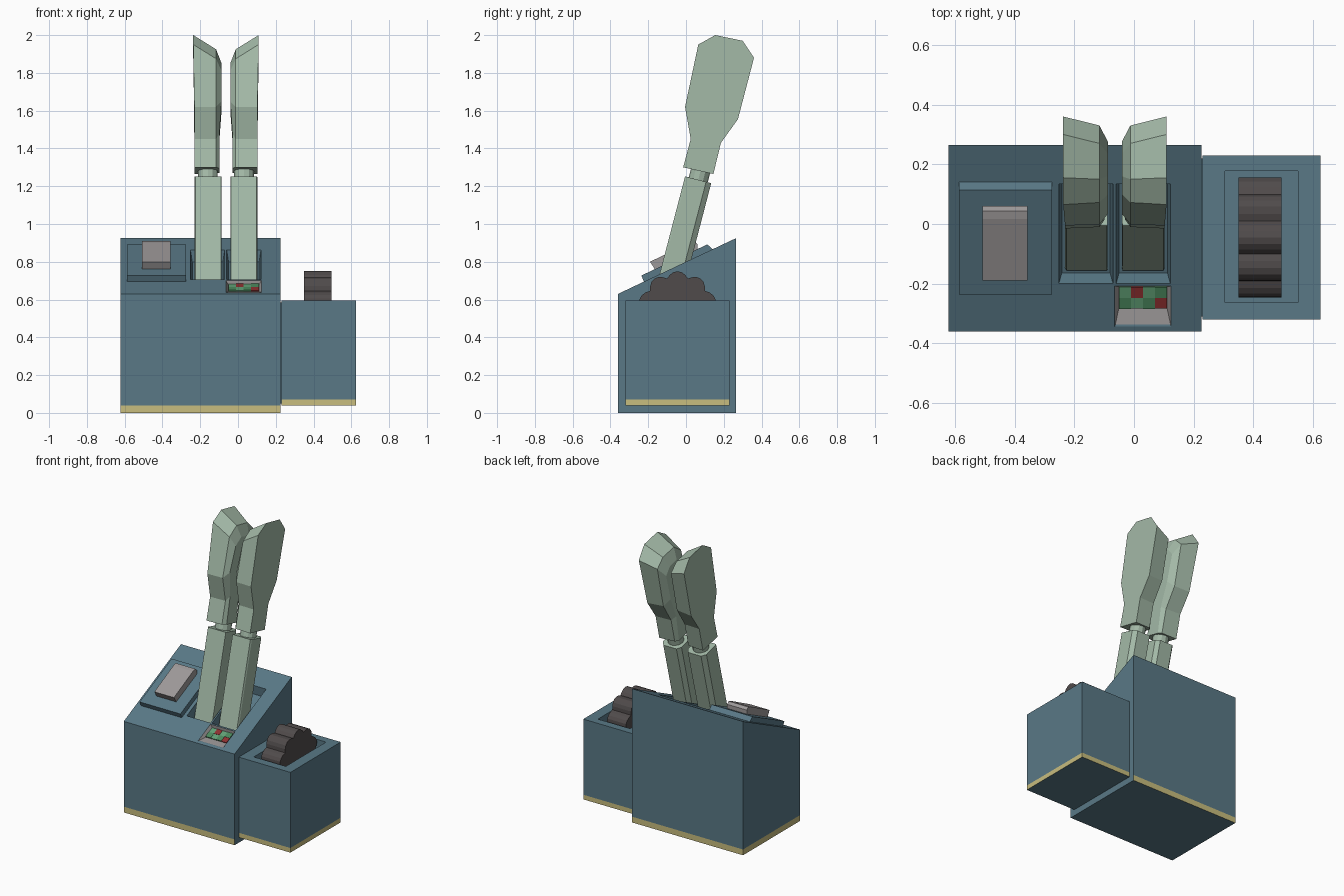
import bpy, bmesh
from math import sin, cos, pi, atan2
from mathutils import Vector

if "Cube" in bpy.data.objects:
    bpy.data.objects.remove(bpy.data.objects["Cube"])


def material(name, r, g, b):
    m = bpy.data.materials.new(name)
    m.diffuse_color = (r, g, b, 1)
    m.use_nodes = True
    m.node_tree.nodes["Principled BSDF"].inputs["Base Color"].default_value = m.diffuse_color
    return m


BLUE = material("blue_paint", .10, .19, .24)
YELLOW = material("yellow_trim", .58, .51, .21)
SAGE = material("sage_lever", .37, .49, .39)
GREY = material("grey_button", .34, .32, .32)
DARK = material("dark_wheel", .08, .07, .07)
GREEN = material("screen_green", .07, .25, .11)
LIME = material("screen_light_green", .12, .35, .18)
RED = material("screen_red", .27, .03, .03)


def loft(name, rings, mats, cap_end=True, paint=None):
    """Skin a list of equal-length point rings and cap the ends."""
    bm = bmesh.new()
    vs = [[bm.verts.new(p) for p in ring] for ring in rings]
    n = len(rings[0])
    for r in range(len(vs) - 1):
        for i in range(n):
            j = (i + 1) % n
            f = bm.faces.new((vs[r][i], vs[r][j], vs[r + 1][j], vs[r + 1][i]))
            if paint and paint(r, i):
                f.material_index = 1
    bm.faces.new(vs[0])
    if cap_end:
        bm.faces.new(vs[-1])
    bmesh.ops.recalc_face_normals(bm, faces=bm.faces)
    me = bpy.data.meshes.new(name)
    bm.to_mesh(me)
    bm.free()
    for m in mats:
        me.materials.append(m)
    ob = bpy.data.objects.new(name, me)
    bpy.context.collection.objects.link(ob)
    return ob


def rect(x0, x1, y0, y1):
    return [(x0, y0), (x1, y0), (x1, y1), (x0, y1)]


def cut(ob, cutter):
    cutter.hide_render = True
    mod = ob.modifiers.new("cut", 'BOOLEAN')
    mod.operation, mod.solver, mod.object = 'DIFFERENCE', 'EXACT', cutter
    bpy.context.view_layer.objects.active = ob
    bpy.ops.object.modifier_apply(modifier=mod.name)
    bpy.data.objects.remove(cutter)


# Sloped top: z over y, plus offset n along its normal
SLOPE = .295 / .625
ANG = atan2(.295, .625)


def on_slope(x, y, n):
    return Vector((x, y - n * sin(ANG), .63 + (y + .36) * SLOPE + n * cos(ANG)))


def slope_block(name, low, high, n0, n1, mats, cap_end=True):
    return loft(name, [[on_slope(x, y, n0) for x, y in rect(*low)],
                       [on_slope(x, y, n1) for x, y in rect(*high)]], mats, cap_end)


# Main housing with yellow foot trim (no trim beside the side box)
plan = rect(-.622, .226, -.36, .265)
body = loft("main_housing", [[(x, y, 0) for x, y in plan],
                             [(x, y, .04) for x, y in plan],
                             [on_slope(x, y, 0) for x, y in plan]],
            [BLUE, YELLOW], paint=lambda r, i: r == 0 and i != 1)

# Lever slots
for x0, x1 in ((-.252, -.07), (-.06, .122)):
    cut(body, slope_block("slot_cutter", (x0 + .01, x1 - .01, -.19, .115),
                          (x0 - .003, x1 + .003, -.203, .14), -.06, .02, [BLUE]))

# Small display in a tapered tray
cut(body, slope_block("tray_cutter", (-.053, .113, -.294, -.214),
                      (-.065, .125, -.345, -.208), -.025, .001, [BLUE]))
slope_block("display_tray", (-.051, .111, -.292, -.216),
            (-.064, .124, -.344, -.209), -.022, 0, [GREY], cap_end=False)
tiles = [[GREEN, LIME, GREEN, RED], [LIME, RED, LIME, GREEN]]
for row in range(2):
    for col in range(4):
        x, y = -.05 + col * .04, -.29 + row * .036
        r = (x, x + .04, y, y + .036)
        slope_block("display_tile", r, r, -.022, -.014 - .002 * ((row + col) % 2),
                    [tiles[row][col]])

# Switch plate and rocker button
slope_block("switch_plate", (-.587, -.275, -.222, .142), (-.587, -.275, -.222, .128),
            -.005, .035, [BLUE])
rocker = [(-.155, .745), (-.19, .80), (.017, .902), (.043, .91), (.06, .895), (.06, .85)]
loft("rocker_button", [[(x, y, z) for y, z in rocker] for x in (-.507, -.357)], [GREY])

# Side box with trim and wheel well
plan = rect(.23, .625, -.32, .23)
side = loft("side_box", [[(x, y, z) for x, y in plan] for z in (.04, .072, .595)],
            [BLUE, YELLOW], paint=lambda r, i: r == 0 and i != 3)
well = rect(.305, .55, -.263, .177)
cut(side, loft("well_cutter", [[(x, y, z) for x, y in well] for z in (.46, .65)], [BLUE]))

# Joining strip between the two boxes
plan = rect(.22, .235, -.31, .22)
loft("box_joint", [[(x, y, z) for x, y in plan] for z in (.05, .585)], [BLUE])

# Scalloped thumb wheel
wheel = []
for i in range(60):
    a = 2 * pi * i / 60
    r = .18 + .03 * abs(sin(5 * a))
    wheel.append((-.045 + r * cos(a), .54 + r * sin(a)))
loft("thumb_wheel", [[(x, y, z) for y, z in wheel] for x in (.35, .494)], [DARK])

# Levers, mirrored about x = MID
MID = -.064
D = Vector((0, .252, .968))
C = Vector((0, .968, -.252))
outer = [(-.015, 1.30), (.145, 1.265), (.185, 1.43), (.275, 1.555), (.36, 1.88),
         (.30, 1.97), (.155, 2.0), (.065, 1.95), (-.005, 1.62), (.025, 1.45)]
middle = [(-.01, 1.30), (.14, 1.268), (.18, 1.43), (.265, 1.56), (.33, 1.84),
          (.27, 1.90), (.15, 1.925), (.072, 1.875), (-.002, 1.62), (.028, 1.45)]
inner = [(.015, 1.295), (.12, 1.27), (.15, 1.45), (.225, 1.60), (.275, 1.78),
         (.235, 1.83), (.16, 1.85), (.10, 1.81), (.035, 1.65), (.055, 1.48)]
section = [(-.038, 0), (.098, 0), (.103, .01), (.103, .115), (.08, .143),
           (-.02, .143), (-.04, .115), (-.04, .01)]

for label, flip in (("right", False), ("left", True)):
    def px(x):
        return 2 * MID - x if flip else x

    # Shaft
    top = Vector((0, -.005, 1.252))
    loft(label + "_lever_shaft",
         [[Vector((px(x), 0, 0)) + top + C * c - D * t for x, c in section]
          for t in (.6, 0)], [SAGE])

    # Neck
    mid = top + C * .072
    circle = [(.032 + .052 * cos(pi * k / 6), .052 * sin(pi * k / 6)) for k in range(12)]
    loft(label + "_lever_neck",
         [[Vector((px(x), 0, 0)) + mid + C * c + D * t for x, c in circle]
          for t in (-.02, .08)], [SAGE])

    # Grip: flat outside, rounded toward the other lever
    rings = [[(px(.103 + .006 * (z > 1.8)), y, z) for y, z in outer],
             [(px(-.012), y, z) for y, z in middle],
             [(px(-.03 if z < 1.5 else -.041), y, z) for y, z in inner]]
    loft(label + "_lever_grip", rings, [SAGE])
